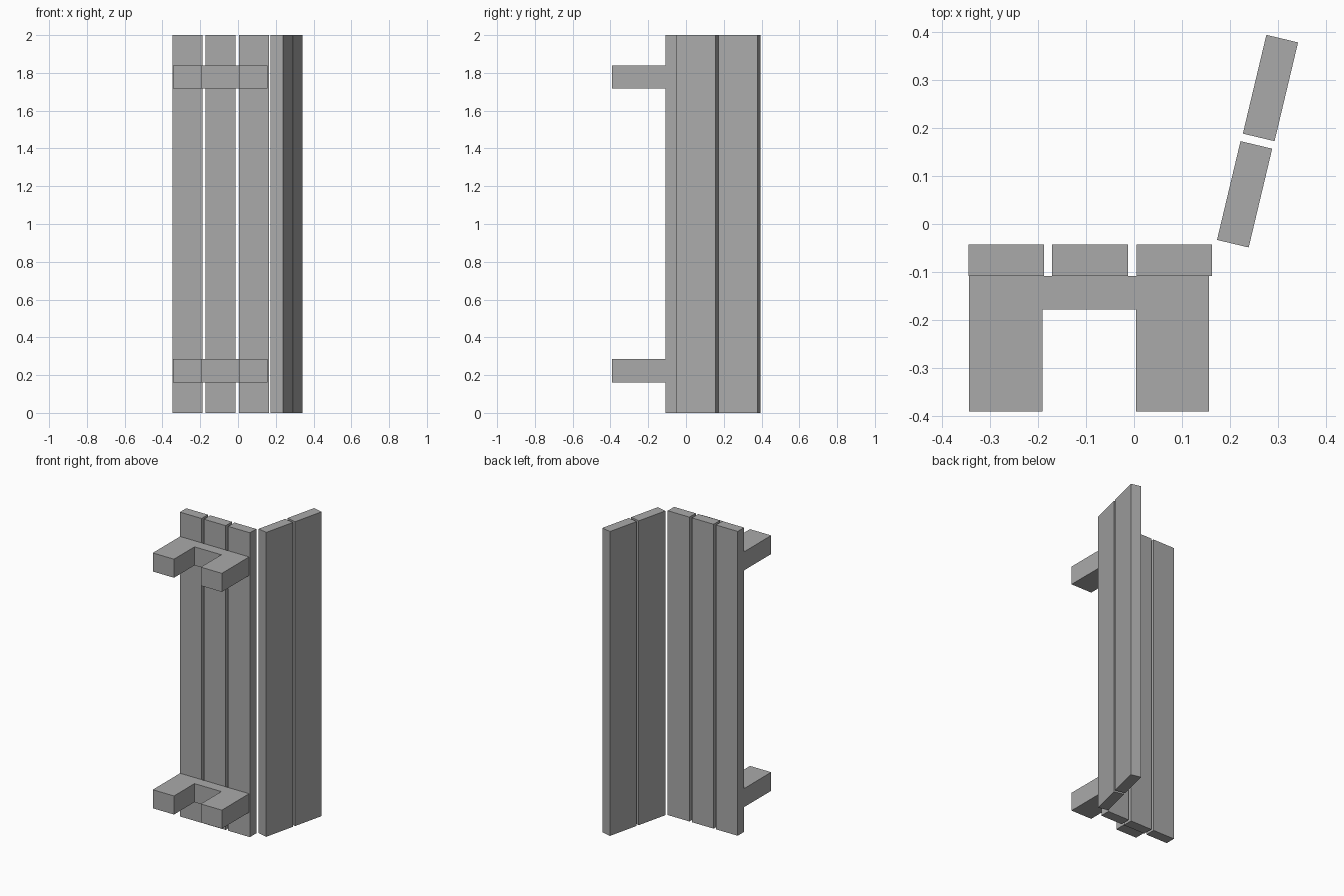
import bpy
import bmesh
from math import radians
from mathutils import Matrix, Vector

cube = bpy.data.objects.get("Cube")
if cube:
    bpy.data.objects.remove(cube, do_unlink=True)

grey = bpy.data.materials.new("plain grey")
grey.use_nodes = True
colour = (0.4, 0.4, 0.4, 1)
grey.diffuse_color = colour
grey.node_tree.nodes["Principled BSDF"].inputs["Base Color"].default_value = colour


def prism(name, outline, z0, z1):
    """Extrude a plan outline (anticlockwise) from z0 up to z1."""
    bm = bmesh.new()
    face = bm.faces.new([bm.verts.new((x, y, z0)) for x, y in outline])
    top = bmesh.ops.extrude_face_region(bm, geom=[face], use_keep_orig=True)["geom"]
    bmesh.ops.translate(bm, vec=(0, 0, z1 - z0),
                        verts=[v for v in top if isinstance(v, bmesh.types.BMVert)])
    bmesh.ops.recalc_face_normals(bm, faces=bm.faces)
    mesh = bpy.data.meshes.new(name)
    bm.to_mesh(mesh)
    bm.free()
    mesh.materials.append(grey)
    obj = bpy.data.objects.new(name, mesh)
    bpy.context.collection.objects.link(obj)


def slat(name, centre, width, thickness, angle):
    """Full-length board, turned in plan about its centre."""
    turn = Matrix.Rotation(radians(angle), 2)
    w, t = width / 2, thickness / 2
    corners = ((-w, -t), (w, -t), (w, t), (-w, t))
    prism(name, [Vector(centre) + turn @ Vector(c) for c in corners], 0, 2)


# Seat boards
for i, x in enumerate((-0.267, -0.092, 0.084)):
    slat(f"seat_slat_{i + 1}", (x, -0.076), 0.158, 0.066, 0)

# Leaning backrest boards
for i, centre in enumerate(((0.231, 0.062), (0.285, 0.284))):
    slat(f"back_slat_{i + 1}", centre, 0.212, 0.068, 76.6)

# Two leg frames: a pair of legs joined by a crossbar
frame = [(-0.345, -0.392), (-0.191, -0.392), (-0.191, -0.179), (0.004, -0.179),
         (0.004, -0.392), (0.157, -0.392), (0.157, -0.109), (-0.345, -0.109)]
for name, z in (("lower_leg_frame", 0.162), ("upper_leg_frame", 1.718)):
    prism(name, frame, z, z + 0.122)
